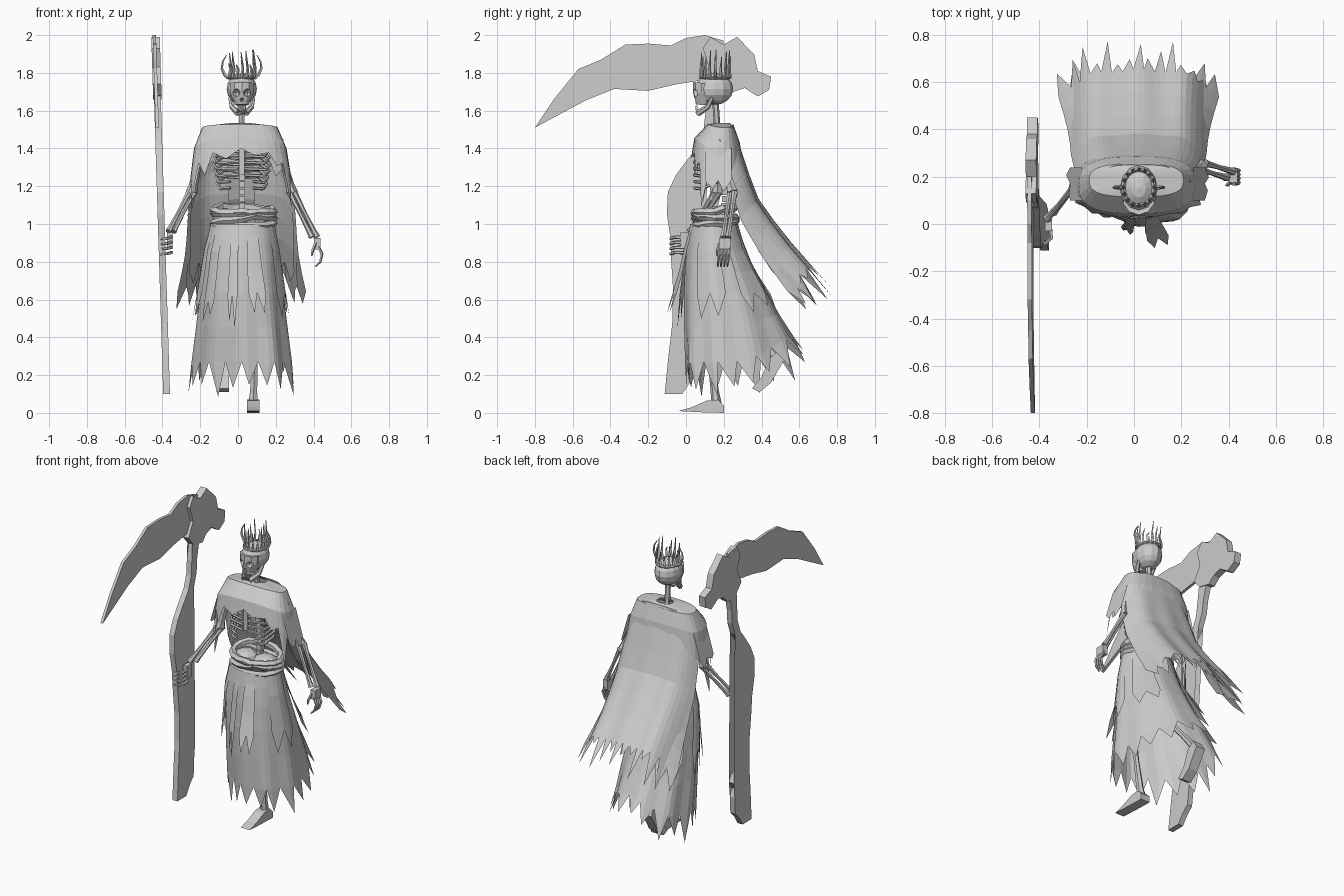
import bpy, bmesh, math, random
from mathutils import Vector

random.seed(4)
cube = bpy.data.objects.get("Cube")
if cube:
    bpy.data.objects.remove(cube)

grey = bpy.data.materials.new("plain grey")
grey.use_nodes = True
grey.diffuse_color = (0.6, 0.6, 0.6, 1)
grey.node_tree.nodes["Principled BSDF"].inputs["Base Color"].default_value = (0.6, 0.6, 0.6, 1)


def finish(name, bm, solid=True):
    if solid:
        bmesh.ops.recalc_face_normals(bm, faces=bm.faces)
    mesh = bpy.data.meshes.new(name)
    bm.to_mesh(mesh)
    bm.free()
    mesh.materials.append(grey)
    obj = bpy.data.objects.new(name, mesh)
    bpy.context.collection.objects.link(obj)
    return obj


def tube(name, pts, radii, sides=6, closed=False):
    """Sweep a polygon along a path; radii is one value or one per point."""
    pts = [Vector(p) for p in pts]
    n = len(pts)
    if not isinstance(radii, (list, tuple)):
        radii = [radii] * n
    spread = [sum(abs(pts[i + 1][k] - pts[i][k]) for i in range(n - 1)) for k in range(3)]
    up = Vector([float(k == spread.index(min(spread))) for k in range(3)])
    bm = bmesh.new()
    rings = []
    for i, p in enumerate(pts):
        before = pts[i - 1] if i or closed else p
        after = pts[(i + 1) % n] if i < n - 1 or closed else p
        t = (after - before).normalized()
        side = t.cross(up).normalized()
        top = side.cross(t)
        angles = [math.tau * k / sides for k in range(sides)]
        rings.append([bm.verts.new(p + radii[i] * (side * math.cos(a) + top * math.sin(a))) for a in angles])
    for i in range(n if closed else n - 1):
        a, b = rings[i], rings[(i + 1) % n]
        for k in range(sides):
            j = (k + 1) % sides
            bm.faces.new((a[k], a[j], b[j], b[k]))
    if not closed:
        bm.faces.new(rings[0])
        bm.faces.new(rings[-1])
    return finish(name, bm)


def plate(name, outline, centre, thick):
    """Extrude a y-z outline along x; centre gives x for a height."""
    bm = bmesh.new()
    a, b = [[bm.verts.new((centre(z) + s * thick / 2, y, z)) for y, z in outline] for s in (-1, 1)]
    bm.faces.new(a)
    bm.faces.new(b)
    for i in range(len(a)):
        bm.faces.new((a[i - 1], a[i], b[i], b[i - 1]))
    bmesh.ops.triangulate(bm, faces=[f for f in bm.faces if len(f.verts) > 4])
    return finish(name, bm)


def ball(name, centre, size, seg=12, rings=8):
    bm = bmesh.new()
    bmesh.ops.create_uvsphere(bm, u_segments=seg, v_segments=rings, radius=1)
    for v in bm.verts:
        v.co = Vector(centre) + v.co * Vector(size)
    return finish(name, bm)


def box(name, centre, size):
    bm = bmesh.new()
    bmesh.ops.create_cube(bm, size=1)
    for v in bm.verts:
        v.co = Vector(centre) + v.co * Vector(size)
    return finish(name, bm)


def rows(table, v):
    """Read a table of rows at v = 0..1, running straight on past the end."""
    f = v * (len(table) - 1)
    i = min(int(f), len(table) - 2)
    return [a + (b - a) * (f - i) for a, b in zip(table[i], table[i + 1])]


def cloth(name, point, cols, nrows, spike, span=2, closed=False):
    """Sheet from point(u, v) with a torn hem of pointed tatters."""
    bm = bmesh.new()
    count = cols if closed else cols + 1
    grid = [[bm.verts.new(point(i / cols, j / nrows)) for i in range(count)] for j in range(nrows + 1)]
    for j in range(nrows):
        for i in range(cols):
            k = (i + 1) % count
            bm.faces.new((grid[j][i], grid[j + 1][i], grid[j + 1][k], grid[j][k]))
    for i in range(0, cols, span):
        u = (i + span * random.uniform(0.3, 0.7)) / cols
        tip = bm.verts.new(point(u, 1 + random.uniform(*spike)))
        for k in range(i, i + span):
            bm.faces.new((grid[-1][k], tip, grid[-1][(k + 1) % count]))
    return finish(name, bm, False)


# Skirt striding left side first, raised at the back: z, centre x, centre y, radius x, radius y
SKIRT = [(1.0, .025, .15, .165, .125), (.85, .02, .16, .195, .16),
         (.58, .02, .215, .225, .225), (.27, .02, .285, .262, .28)]


def skirt(u, v, out=0.0):
    z, cx, cy, rx, ry = rows(SKIRT, v)
    a = u * math.tau
    fold = 1 + .03 * min(v, 1) * math.cos(a * 9) + out
    lift = .13 * max(0, -math.cos(a)) ** 2 * v ** 3
    x = rx * fold * math.sin(a)
    return (cx + x, cy - ry * fold * math.cos(a) - .25 * x * min(v, 1) ** 2, z + lift)


cloth("skirt", skirt, 54, 5, (.12, .21), 3, True)

# Loose flaps over the skirt: start turn, end turn, length, flare
for a, b, length, flare in [(-.05, -.015, .62, .1), (.02, .075, .6, .26), (-.15, -.1, .66, .08),
                            (.15, .27, .6, .03), (.32, .42, .62, .14), (.58, .68, .64, .14), (.74, .82, .6, .05)]:
    cloth("skirt_flap", lambda u, v: skirt(a + (b - a) * u, v * length, .025 + flare * v * v), 4, 4, (.1, .35))

# Wrapped belt cloths
for i in range(4):
    path = []
    for k in range(16):
        t = math.tau * k / 16
        path.append((.03 + .16 * math.cos(t), .155 + .11 * math.sin(t),
                     1 + .024 * i + .018 * math.sin(t + i * 2) + random.uniform(-.008, .008)))
    tube("belt_wrap", path, .021, 5, True)

# Shoulder mantle
MANTLE = [(1.535, .015, .195, .05, .035), (1.515, .01, .185, .2, .07), (1.43, .012, .165, .245, .12), (1.36, .015, .165, .265, .13)]


def mantle(u, v):
    z, cx, cy, rx, ry = rows(MANTLE, v)
    a = u * math.tau
    s, c = math.sin(a), math.cos(a)
    x = cx + rx * math.copysign(abs(s) ** .7, s)
    y = cy - ry * math.copysign(abs(c) ** .7, c)
    return (x, y, z - .1 * s * s * v ** 3 + .04 * max(0, c) * v)


cloth("shoulder_mantle", mantle, 28, 3, (.1, .45), closed=True)

# Long cape blown backwards: y, z, half width
CAPE = [(.25, 1.53, .21), (.31, 1.32, .27), (.38, 1.13, .285), (.5, .955, .285), (.65, .78, .295)]


def cape(u, v):
    y, z, w = rows(CAPE, v)
    s = 2 * u - 1
    wave = .008 * math.cos(s * 9) * v
    drop = s ** 4 * (.085 + .01 * min(v, 1))
    return (.02 + w * s, y - drop + wave, z - drop + wave)


cloth("cape", cape, 26, 6, (.05, .23))
for side in (-1, 1):
    cloth("cape_edge_tatter", lambda u, v: Vector(cape(.5 + side * (.5 - .11 * (1 - u)), .4 + .6 * v))
          + Vector((side * .045 * v * v * u, -.01 * v, -.035 * v)), 4, 5, (.12, .34))
    cloth("cape_lining", lambda u, v: Vector(cape(.5 + side * (.12 + .36 * u), .3 + .58 * v))
          + Vector((0, -.035 * v, -.035 * v)), 8, 4, (.1, .3))
    cloth("sleeve_tatter", lambda u, v: (.015 + side * (.235 + .05 * v), .1 + .14 * u, 1.4 - .17 * v), 4, 2, (.1, .6))

# Skull with cut eye and nose sockets
MID = .02
skull = ball("skull", (MID, .15, 1.715), (.08, .1, .085))
face = tube("face", [(MID, .105, 1.745), (MID, .1, 1.69), (MID, .092, 1.655), (MID, .09, 1.63)], [.067, .064, .048, .037], 10)
for target in (skull, face):
    for x, z, r in [(-.03, 1.695, .021), (.03, 1.695, .021), (0, 1.658, .01)]:
        cutter = ball("socket_cutter", (MID + x, .04, z), (r, .04, r), 8, 6)
        cutter.hide_render = True
        mod = target.modifiers.new("socket", 'BOOLEAN')
        mod.operation, mod.solver, mod.object = 'DIFFERENCE', 'EXACT', cutter
        bpy.context.view_layer.objects.active = target
        bpy.ops.object.modifier_apply(modifier=mod.name)
        bpy.data.objects.remove(cutter)
tube("jaw", [(MID + x, y, z) for x, y, z in [(-.062, .14, 1.67), (-.052, .115, 1.62), (-.022, .065, 1.588), (.022, .065, 1.588),
                                           (.052, .115, 1.62), (.062, .14, 1.67)]], [.01, .014, .018, .018, .014, .01])
for i in range(5):
    box("tooth", (MID - .02 + .01 * i, .055, 1.615), (.007, .01, .026))

# Crown of thin spikes with two curling side horns
ring = [(MID + .066 * math.cos(math.tau * k / 16), .155 + .076 * math.sin(math.tau * k / 16)) for k in range(16)]
tube("crown_band", [(x, y, 1.775) for x, y in ring], .009, 4, True)
for k, (x, y) in enumerate(ring):
    h = 1.915 - .035 * (k % 3) + random.uniform(-.01, .01)
    tube("crown_spike", [(x, y, 1.77), (x + .006, y, 1.82), (x - .004, y + .005, h)], [.01, .007, .002], 4)
for s in (-1, 1):
    tube("crown_horn", [(MID + s * x, .155, z) for x, z in [(.066, 1.77), (.09, 1.79), (.105, 1.825), (.1, 1.86), (.08, 1.895)]],
         [.01, .009, .007, .005, .002], 5)

# Spine, breastbone and ribs
tube("neck", [(MID, .19, 1.42), (MID, .165, 1.52), (MID, .155, 1.66)], .017)
for i in range(13):
    z = .98 + .038 * i
    box("vertebra", (MID, .18 + .03 * math.sin(i / 3), z), (.032, .038, .033))
box("breastbone", (MID, .055, 1.34), (.03, .014, .16))
for i in range(7):
    z, w = 1.44 - .034 * i, .15 - .006 * abs(i - 3)
    for s in (-1, 1):
        inner = .015 if i < 5 else .06
        tube("rib", [(MID + s * x, y, z + d) for x, y, d in [(.01, .2, .01), (w * .65, .225, .015), (w, .15, -.02),
                                                          (w * .85, .08, -.05), (inner, .045, -.045)]], .009, 5)
for s in (-1, 1):
    tube("collar_bone", [(MID + s * .02, .08, 1.45), (MID + s * .2, .16, 1.47)], .012)
    ball("hip_bone", (MID + s * .07, .155, 1.03), (.08, .08, .05), 8, 6)


def bone(name, a, b, r):
    a, b = Vector(a), Vector(b)
    tube(name, [a, a.lerp(b, .12), a.lerp(b, .5), a.lerp(b, .88), b], [r * 1.3, r, r * .75, r, r * 1.3])


# Arms: shoulder, elbow, wrist
for side, sh, el, wr in [("left", (.21, .18, 1.44), (.285, .245, 1.17), (.405, .21, .93)),
                         ("right", (-.18, .18, 1.44), (-.245, .165, 1.17), (-.355, .035, .96))]:
    bone(side + "_upper_arm", sh, el, .024)
    for d in (-.013, .013):
        off = Vector((d, d, 0))
        bone(side + "_forearm", Vector(el) + off, Vector(wr) + off, .014)

# Open left hand and right hand gripping the shaft
box("left_palm", (.42, .205, .895), (.035, .06, .06))
for i in range(4):
    y = .18 + .017 * i
    tube("left_finger", [(.425, y, .88), (.445, y - .005, .84), (.435, y - .01, .8), (.41, y - .012, .775)], [.009, .008, .007, .004], 5)
tube("left_thumb", [(.41, .18, .9), (.395, .165, .86), (.39, .165, .83)], [.009, .008, .004], 5)
box("right_palm", (-.362, -.005, .915), (.03, .05, .08))
for i in range(4):
    z = .93 - .027 * i
    tube("right_finger", [(-.355, -.01, z), (-.35, -.06, z), (-.375, -.082, z - .006), (-.41, -.082, z - .01)], [.01, .009, .008, .005], 5)

# Legs and feet, the right heel raised behind
bone("left_thigh", (.08, .16, 1), (.1, .1, .55), .03)
bone("left_shin", (.1, .1, .55), (.08, .16, .05), .022)
bone("right_thigh", (-.05, .16, 1), (-.08, .22, .6), .03)
bone("right_shin", (-.08, .22, .6), (-.08, .47, .3), .022)
plate("left_foot", [(-.04, .01), (.03, .03), (.11, .065), (.17, .07), (.2, .04), (.2, 0), (.06, .004)], lambda z: .08, .065)
plate("right_foot", [(.35, .13), (.4, .19), (.44, .29), (.49, .33), (.52, .28), (.45, .16), (.39, .11)], lambda z: -.08, .065)


# Scythe: crooked shaft, knotted head and long blade
def lean(z):
    return -.375 - .031 * z


SHAFT = [(.15, 1.8), (.155, 1.68), (.13, 1.58), (.12, 1.49), (.09, 1.41), (.035, 1.34), (-.025, 1.26), (-.068, 1.17), (-.073, 1.05),
         (-.055, .93), (-.05, .8), (-.04, .65), (-.045, .47), (-.065, .3), (-.085, .1)]
front = [(y - .028, z) for y, z in SHAFT]
back = [(y + .028, z) for y, z in SHAFT[:-2]]
back += [(.06, .46), (.085, .41), (.05, .36), (.07, .31), (.06, .2), (.02, .16), (-.02, .1)]
plate("scythe_shaft", front + back[::-1], lean, .036)
plate("scythe_head", [(.07, 1.74), (.12, 1.83), (.09, 1.93), (.13, 1.99), (.2, 1.95), (.27, 1.99), (.36, 1.9), (.38, 1.81), (.45, 1.78),
                      (.44, 1.71), (.38, 1.675), (.31, 1.72), (.25, 1.7), (.21, 1.66), (.12, 1.68)], lean, .045)
plate("scythe_blade", [(-.8, 1.51), (-.7, 1.66), (-.57, 1.82), (-.45, 1.87), (-.32, 1.95), (-.2, 1.955), (-.08, 1.945), (0, 1.985),
                       (.1, 2), (.2, 1.97), (.17, 1.8), (.08, 1.76), (-.05, 1.74), (-.2, 1.705), (-.38, 1.715),
                       (-.53, 1.655), (-.67, 1.58)], lambda z: lean(z) - .006, .018)
